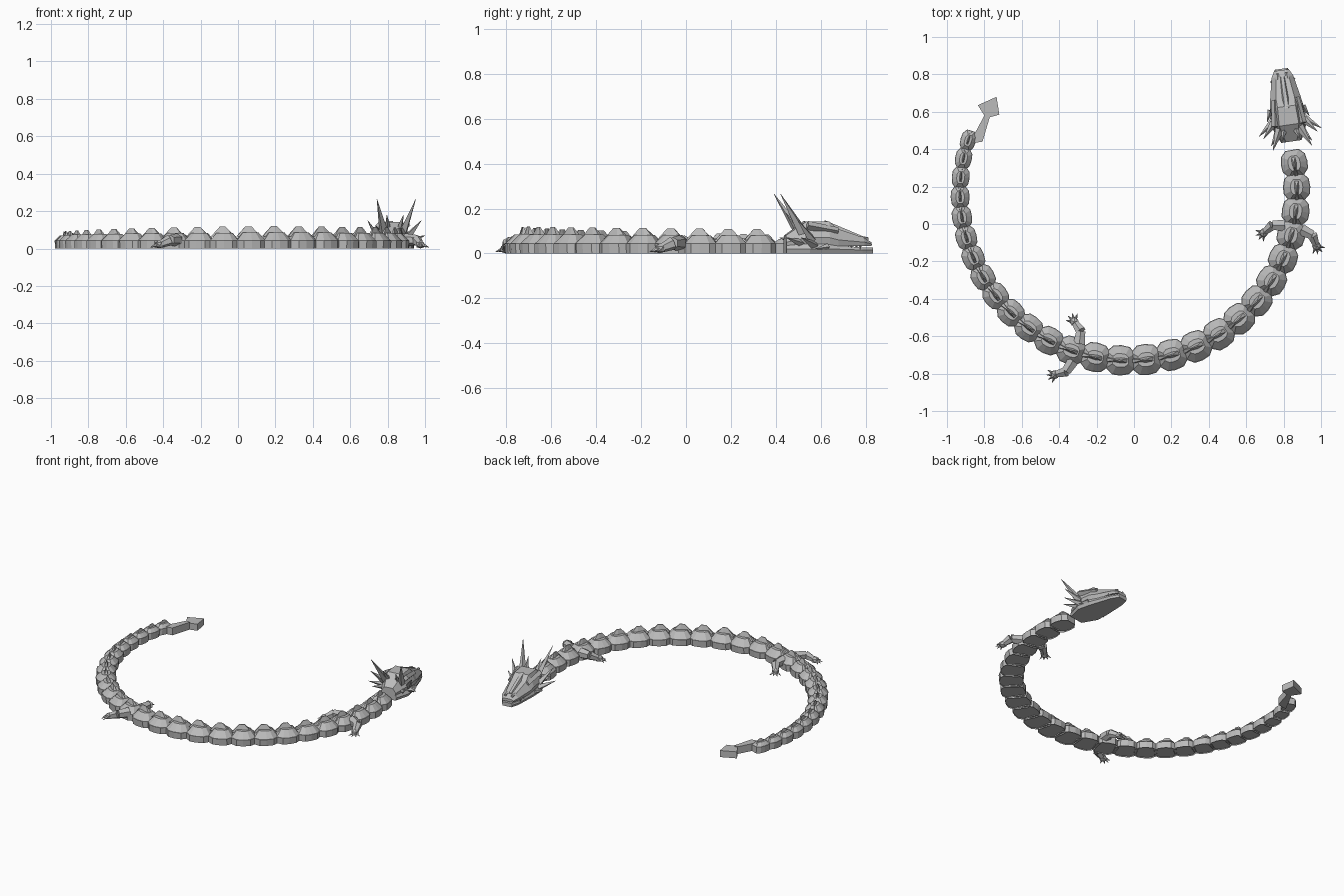
import bpy, bmesh
from math import sin, cos, pi, radians
from mathutils import Vector, Matrix

cube = bpy.data.objects.get("Cube")
if cube:
    bpy.data.objects.remove(cube, do_unlink=True)

grey = bpy.data.materials.new("stone grey")
grey.use_nodes = True
tone = (0.5, 0.5, 0.5, 1)
grey.diffuse_color = tone
grey.node_tree.nodes["Principled BSDF"].inputs["Base Color"].default_value = tone


def finish(name, bm, matrix=Matrix()):
    bmesh.ops.recalc_face_normals(bm, faces=bm.faces)
    mesh = bpy.data.meshes.new(name)
    bm.to_mesh(mesh)
    bm.free()
    mesh.materials.append(grey)
    obj = bpy.data.objects.new(name, mesh)
    obj.matrix_world = matrix
    bpy.context.collection.objects.link(obj)
    return obj


def loft(bm, rings):
    """Skin equal-sized rings of points and cap both ends; returns the caps."""
    rows = [[bm.verts.new(p) for p in ring] for ring in rings]
    n = len(rows[0])
    for a, b in zip(rows, rows[1:]):
        for i in range(n):
            j = (i + 1) % n
            bm.faces.new((a[i], a[j], b[j], b[i]))
    return bm.faces.new(rows[0][::-1]), bm.faces.new(rows[-1])


def spike(bm, base, tip, r1, r2=0.001, sides=4):
    base, tip = Vector(base), Vector(tip)
    axis = tip - base
    turn = axis.to_track_quat("Z", "Y").to_matrix().to_4x4()
    bmesh.ops.create_cone(bm, cap_ends=True, segments=sides, radius1=r1, radius2=r2,
                          depth=axis.length,
                          matrix=Matrix.Translation((base + tip) / 2) @ turn)


def place(angle):
    """Frame on the body circle: local x runs towards the tail, y outwards."""
    a = radians(angle)
    spot = Matrix.Translation((0.9 * cos(a) - 0.03, 0.9 * sin(a) + 0.17, 0))
    return spot @ Matrix.Rotation(a - pi / 2, 4, "Z")


def half_width(u):
    return 0.072 + 0.032 * u if u < 0.4 else 0.085 - 0.076 * (u - 0.4) ** 1.1


def outline(length, width, z):
    half = [(1, 0.55), (0.55, 0.95), (0, 1), (-0.6, 0.9), (-1, 0.5)]
    pts = half + [(x, -y) for x, y in reversed(half)]
    return [(x * length, y * width, z) for x, y in pts]


# Body links: walled base, tapered scale and back fin
def body_link(index, angle, w, step):
    half = step * 0.56
    top = 0.045 + w * 0.48
    bm = bmesh.new()
    floor, _ = loft(bm, [outline(half, w * 0.96, 0), outline(half, w, 0.044)])
    bmesh.ops.inset_individual(bm, faces=[floor], thickness=w * 0.35)
    bmesh.ops.translate(bm, verts=floor.verts, vec=(0, 0, 0.008))
    loft(bm, [outline(half * 0.97, w * 0.96, 0.044), outline(half * 0.55, w * 0.45, top)])
    fin = [(-0.7, 0.2, -0.02), (-0.1, 0.26, -0.02), (0.95, 0.12, -0.02)]
    ring = [(x * half, y * w, top + z) for x, y, z in fin]
    ring += [(x, -y, z) for x, y, z in reversed(ring)]
    crest = [(0.1 * half + x * 0.25, y * 0.15, top + w * 0.4) for x, y, z in ring]
    loft(bm, [ring, crest])
    finish(f"body_link_{index:02d}", bm, place(angle))


LINKS, START, END = 27, 14, -201
weights = [half_width(i / (LINKS - 1)) + 0.06 for i in range(LINKS)]
angle = START
for i, weight in enumerate(weights):
    sweep = (START - END) * weight / sum(weights)
    body_link(i, angle - sweep / 2, half_width(i / (LINKS - 1)), radians(sweep) * 0.9)
    angle -= sweep


# Legs: shoulder, bent limb and clawed foot
def leg(name, angle, side, w, lean):
    bm = bmesh.new()
    hip = Vector((-0.03, side * w * 0.6, 0.045))
    knee = Vector((-0.015, side * (w + 0.035), 0.045))
    foot = Vector((lean, side * (w + 0.07), 0.02))
    spike(bm, hip, knee, 0.036, 0.028, 6)
    spike(bm, knee, foot, 0.03, 0.018, 6)
    bmesh.ops.create_icosphere(bm, subdivisions=1, radius=0.026,
                               matrix=Matrix.Translation(foot))
    for k in range(4):
        a = (k - 1.5) * 0.6 + side * 0.7
        reach = Vector((cos(a), sin(a), 0))
        spike(bm, foot + reach * 0.012, foot + reach * 0.046 - Vector((0, 0, 0.013)), 0.011)
    bmesh.ops.translate(bm, verts=[v for v in bm.verts if v.co.z < 0],
                        vec=(0, 0, 0.006))
    finish(name, bm, place(angle))


for end, angle, w in (("front", -14, 0.075), ("rear", -110, 0.08)):
    for label, side in (("left", 1), ("right", -1)):
        leg(f"{end}_{label}_leg", angle, side, w, 0.035)

# Tail tip: stem and diamond blade
bm = bmesh.new()
stem = [(-0.88, 0.43), (-0.8, 0.58), (-0.77, 0.575), (-0.81, 0.44)]
blade = [(-0.735, 0.68), (-0.835, 0.635), (-0.79, 0.565), (-0.72, 0.585)]
for shape, height in ((stem, 0.05), (blade, 0.045)):
    loft(bm, [[(x, y, z) for x, y in shape] for z in (0, height)])
finish("tail_tip", bm)

# Head frame: local y forward to the snout, x to the side
head = Matrix.Translation((0.825, 0.56, 0)) @ Matrix.Rotation(radians(8), 4, "Z")


def head_ring(y, w, low, mid, top, crown):
    half = [(w * 0.9, low), (w, mid), (w * crown, top)]
    return [(x, y, z) for x, z in half] + [(-x, y, z) for x, z in reversed(half)]


bm = bmesh.new()
loft(bm, [head_ring(-0.12, 0.05, 0.03, 0.05, 0.08, 0.6),
          head_ring(-0.03, 0.088, 0.03, 0.07, 0.143, 0.6),
          head_ring(0.07, 0.088, 0.03, 0.07, 0.143, 0.55),
          head_ring(0.11, 0.083, 0.032, 0.06, 0.11, 0.6),
          head_ring(0.23, 0.058, 0.032, 0.05, 0.07, 0.6),
          head_ring(0.265, 0.04, 0.032, 0.042, 0.05, 0.6)])
finish("skull", bm, head)

bm = bmesh.new()
loft(bm, [head_ring(-0.12, 0.055, 0, 0.02, 0.035, 0.9),
          head_ring(-0.02, 0.1, 0, 0.02, 0.045, 0.85),
          head_ring(0.07, 0.09, 0, 0.02, 0.04, 0.9),
          head_ring(0.22, 0.06, 0, 0.015, 0.026, 0.9),
          head_ring(0.272, 0.035, 0, 0.015, 0.026, 0.9)])
finish("lower_jaw", bm, head)

# Snout ridge, brows and nostrils
bm = bmesh.new()
loft(bm, [head_ring(0.06, 0.018, 0.1, 0.13, 0.147, 0.6),
          head_ring(0.23, 0.014, 0.05, 0.065, 0.076, 0.6)])
for s in (-1, 1):
    spike(bm, (s * 0.06, 0.11, 0.1), (s * 0.075, -0.03, 0.125), 0.016, 0.02)
    spike(bm, (s * 0.028, 0.215, 0.066), (s * 0.024, 0.25, 0.064), 0.012, 0.008, 6)
    for y in (0.13, 0.17, 0.21):
        spike(bm, (s * 0.062, y, 0.036), (s * 0.062, y, 0.018), 0.007)
finish("face_details", bm, head)

# Horns and cheek spikes
thorns = [((0.05, -0.04, 0.08), (0.105, -0.155, 0.265), 0.026),
          ((0.08, -0.01, 0.06), (0.145, -0.085, 0.15), 0.022),
          ((0.08, 0.0, 0.035), (0.168, -0.07, 0.07), 0.022),
          ((0.06, -0.05, 0.045), (0.11, -0.13, 0.07), 0.02),
          ((0.03, -0.05, 0.1), (0.045, -0.11, 0.18), 0.018),
          ((0.088, 0.06, 0.03), (0.115, 0.0, 0.02), 0.015)]
for label, s in (("left", 1), ("right", -1)):
    bm = bmesh.new()
    for (x, y, z), (tx, ty, tz), r in thorns:
        spike(bm, (s * x, y, z), (s * tx, ty, tz), r)
    finish(f"{label}_horns", bm, head)
